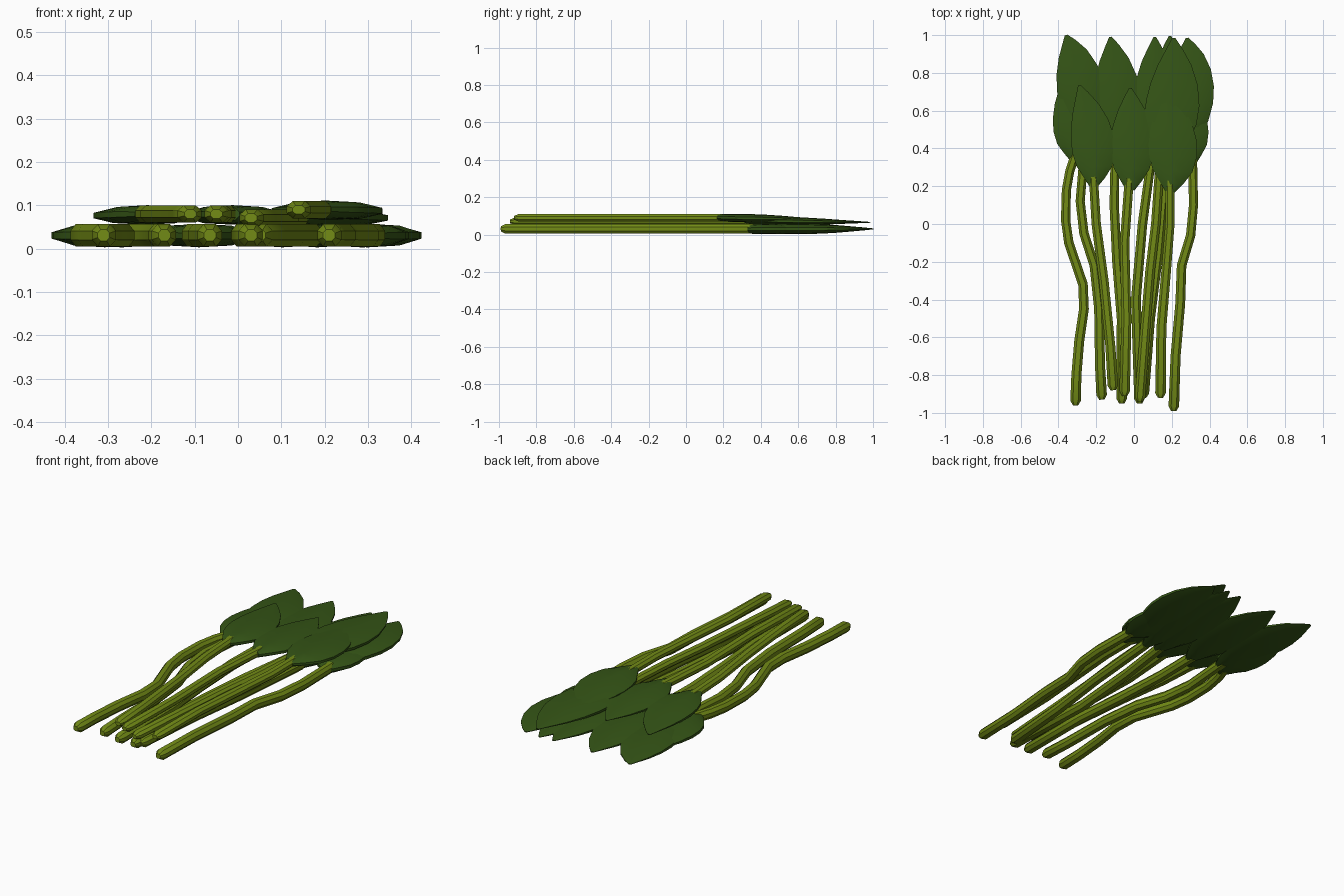
import bpy, bmesh, math
from mathutils import Vector

if "Cube" in bpy.data.objects:
    bpy.data.objects.remove(bpy.data.objects["Cube"])


def material(name, color):
    m = bpy.data.materials.new(name)
    m.diffuse_color = color
    m.use_nodes = True
    m.node_tree.nodes["Principled BSDF"].inputs["Base Color"].default_value = m.diffuse_color
    return m


STEM = material("stem_green", (0.17, 0.26, 0.008, 1))
LEAF = material("leaf_green", (0.035, 0.09, 0.008, 1))


def loft(name, rings, section, mat):
    """Skin a closed section along rings of (centre, half width, half thickness)."""
    bm = bmesh.new()
    loops = []
    for i, (c, w, h) in enumerate(rings):
        a, b = rings[max(i - 1, 0)][0], rings[min(i + 1, len(rings) - 1)][0]
        d = (b - a).normalized()
        side = Vector((d.y, -d.x, 0)).normalized()
        loops.append([bm.verts.new(c + side * (u * w) + Vector((0, 0, v * h)))
                      for u, v in section])
    n = len(section)
    for a, b in zip(loops, loops[1:]):
        for k in range(n):
            bm.faces.new((a[k], a[(k + 1) % n], b[(k + 1) % n], b[k]))
    bm.faces.new(loops[0])
    bm.faces.new(loops[-1])
    bmesh.ops.recalc_face_normals(bm, faces=bm.faces)
    me = bpy.data.meshes.new(name)
    bm.to_mesh(me)
    bm.free()
    me.materials.append(mat)
    ob = bpy.data.objects.new(name, me)
    bpy.context.collection.objects.link(ob)
    bpy.context.view_layer.objects.active = ob
    ob.select_set(True)
    bpy.ops.object.shade_smooth_by_angle(angle=math.radians(35))
    ob.select_set(False)


OCTAGON = [(1, .4), (.5, 1), (-.5, 1), (-1, .4), (-1, -.4), (-.5, -1), (.5, -1), (1, -.4)]
BLADE = [(1, .3), (.6, .85), (0, 1), (-.6, .85), (-1, .3),
         (-1, -.3), (-.6, -.85), (0, -1), (.6, -.85), (1, -.3)]


def stem(name, pts, z, h):
    p = [Vector((x, y, z)) for x, y in pts]
    d = (p[1] - p[0]).normalized()
    rings = [(p[0], .014, h * .5), (p[0] + d * .025, .028, h)]
    rings += [(q, .027 - .004 * i / len(p), h) for i, q in enumerate(p) if i]
    loft(name, rings, OCTAGON, STEM)


# fraction along leaf, width factor, thickness factor
PROFILE = [(0, .2, .75), (.1, .5, .95), (.22, .82, 1), (.36, .98, 1), (.5, 1, .92),
           (.65, .88, .72), (.8, .62, .45), (.92, .3, .25), (1, .06, .1)]


def leaf(name, base, mid, tip, w, h, z0, z1):
    a, m, b = Vector(base), Vector(mid), Vector(tip)
    ctrl = m * 2 - (a + b) / 2
    rings = []
    for t, fw, fh in PROFILE:
        c = a * (1 - t) ** 2 + ctrl * (2 * t * (1 - t)) + b * t * t
        rings.append((Vector((c.x, c.y, z0 + (z1 - z0) * t)), w * fw, h * fh))
    loft(name, rings, BLADE, LEAF)


# lower layer stems
LOW = [
    [(-.31, -.96), (-.305, -.8), (-.29, -.62), (-.265, -.45), (-.27, -.32), (-.345, -.1),
     (-.362, .02), (-.358, .18), (-.34, .28), (-.31, .37)],
    [(-.17, -.93), (-.18, -.75), (-.185, -.45), (-.21, -.22), (-.265, -.05), (-.285, .12), (-.26, .42)],
    [(-.065, -.95), (-.065, -.5), (-.09, -.2), (-.105, .1), (-.1, .36)],
    [(.03, -.95), (.01, -.4), (.045, 0), (.09, .33)],
    [(.05, -.92), (.085, -.5), (.13, -.15), (.17, .3)],
    [(.21, -.99), (.22, -.7), (.245, -.42), (.252, -.22), (.3, -.06), (.315, .1), (.31, .36)],
]
for i, pts in enumerate(LOW):
    stem(f"lower_stem_{i + 1}", pts, .031, .026)

# upper layer stems
HIGH = [
    ([(-.11, -.88), (-.125, -.65), (-.16, -.3), (-.2, 0), (-.215, .25)], .08),
    ([(-.05, -.91), (-.04, -.5), (-.05, -.1), (-.025, .24)], .08),
    ([(.03, -.94), (.06, -.55), (.085, -.25), (.115, 0), (.14, .36)], .071),
    ([(.14, -.92), (.145, -.55), (.17, -.25), (.19, 0), (.19, .23)], .09),
]
for i, (pts, z) in enumerate(HIGH):
    stem(f"upper_stem_{i + 1}", pts, z, .02)

# lower layer leaves
LOW_LEAVES = [
    ((-.31, .33), (-.31, .56), (-.33, .86), .12),
    ((-.26, .38), (-.285, .73), (-.36, 1.0), .125),
    ((-.1, .33), (-.09, .68), (-.125, .99), .125),
    ((.09, .3), (.11, .66), (.11, .99), .115),
    ((.17, .3), (.19, .66), (.19, .995), .115),
    ((.31, .32), (.27, .54), (.24, .88), .118),
    ((.28, .4), (.305, .73), (.28, .985), .118),
]
for i, (a, m, b, w) in enumerate(LOW_LEAVES):
    leaf(f"lower_leaf_{i + 1}", a, m, b, w, .027, .03, .031)

# upper layer leaves
HIGH_LEAVES = [
    ((-.215, .2), (-.22, .45), (-.29, .735), .115, .022, .08, .073),
    ((-.02, .18), (-.01, .44), (-.02, .72), .115, .022, .08, .073),
    ((.14, .32), (.205, .64), (.21, .985), .142, .022, .076, .066),
    ((.19, .17), (.205, .43), (.16, .72), .128, .022, .091, .082),
]
for i, args in enumerate(HIGH_LEAVES):
    leaf(f"upper_leaf_{i + 1}", *args)
